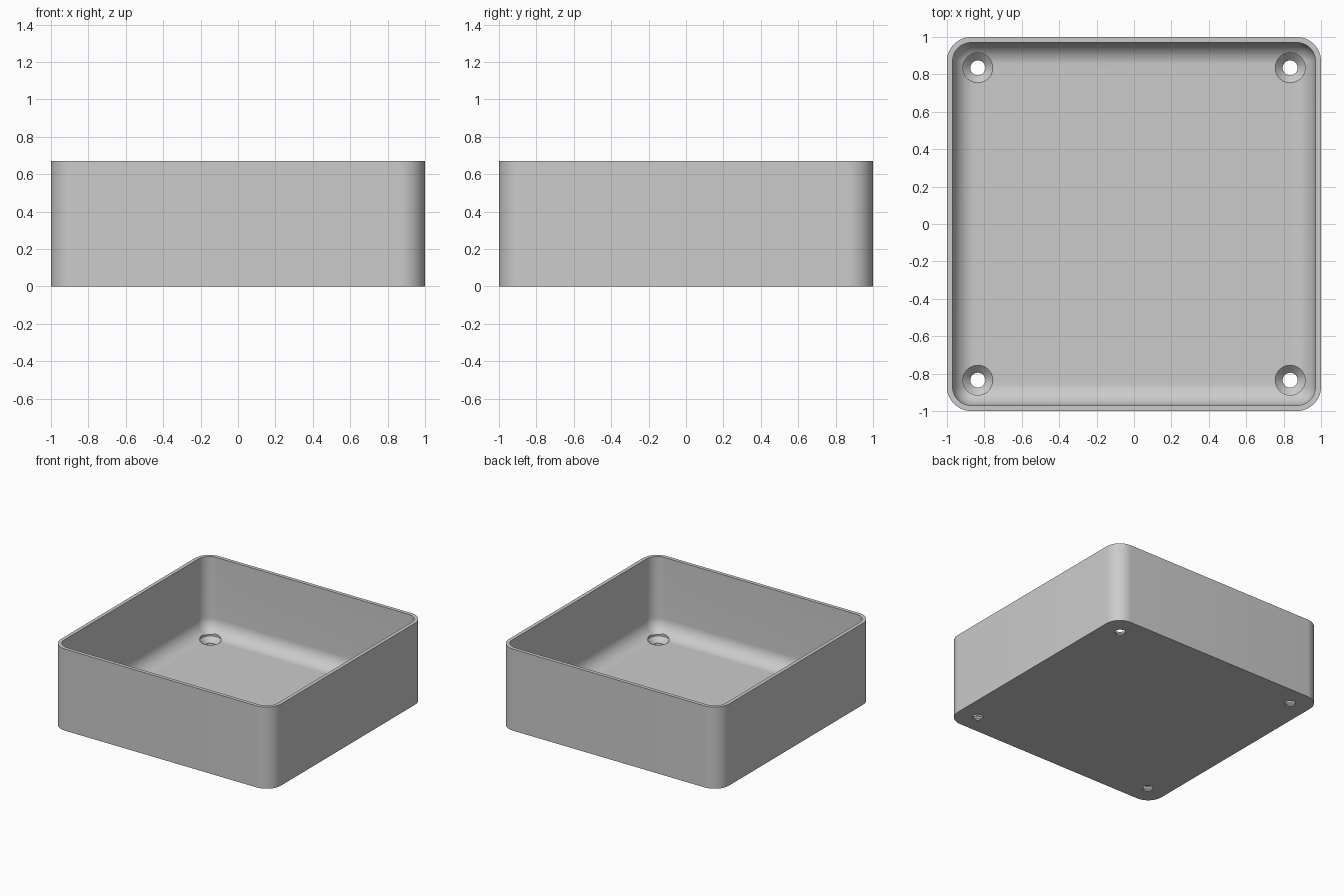
import bpy, bmesh
from math import sin, cos, pi

cube = bpy.data.objects.get("Cube")
if cube:
    bpy.data.objects.remove(cube, do_unlink=True)

HEIGHT, WALL, FLOOR = 0.67, 0.03, 0.05
CORNER, FILLET = 0.13, 0.12
HOLE_POS, HOLE_R, SINK_R = 0.835, 0.04, 0.08

grey = bpy.data.materials.new("grey plastic")
grey.use_nodes = True
colour = (0.6, 0.6, 0.6, 1)
grey.diffuse_color = colour
grey.node_tree.nodes["Principled BSDF"].inputs["Base Color"].default_value = colour


def rounded_square(half, radius, z, steps=12):
    """Points of a rounded square, the same count for every size."""
    points = []
    for corner in range(4):
        start = corner * pi / 2
        cx = (half - radius) * (1 if corner in (0, 3) else -1)
        cy = (half - radius) * (1 if corner < 2 else -1)
        for i in range(steps + 1):
            a = start + i / steps * pi / 2
            points.append((cx + radius * cos(a), cy + radius * sin(a), z))
    return points


def circle(cx, cy, radius, z, steps=48):
    return [(cx + radius * cos(2 * pi * i / steps),
             cy + radius * sin(2 * pi * i / steps), z) for i in range(steps)]


def loft(bm, rings):
    """Skin a stack of rings and cap both ends."""
    loops = [[bm.verts.new(p) for p in ring] for ring in rings]
    for low, high in zip(loops, loops[1:]):
        n = len(low)
        for i in range(n):
            j = (i + 1) % n
            bm.faces.new((low[i], low[j], high[j], high[i]))
    bm.faces.new(loops[0][::-1])
    bm.faces.new(loops[-1])


def make_object(name, bm):
    bmesh.ops.recalc_face_normals(bm, faces=bm.faces[:])
    mesh = bpy.data.meshes.new(name)
    bm.to_mesh(mesh)
    bm.free()
    mesh.materials.append(grey)
    obj = bpy.data.objects.new(name, mesh)
    bpy.context.scene.collection.objects.link(obj)
    return obj


# Open tray: outer wall, rim, inner wall, filleted floor
inner, inner_r = 1 - WALL, CORNER - WALL
rings = [rounded_square(1, CORNER, 0),
         rounded_square(1, CORNER, HEIGHT),
         rounded_square(inner, inner_r, HEIGHT)]
for i in range(13):
    a = i / 12 * pi / 2
    inset = FILLET * (1 - cos(a))
    rings.append(rounded_square(inner - inset, max(inner_r - inset, 0.004),
                                FLOOR + FILLET * (1 - sin(a))))
bm = bmesh.new()
loft(bm, rings)
tray = make_object("tray", bm)

# Countersunk screw holes in the four corners
bm = bmesh.new()
for sx in (-1, 1):
    for sy in (-1, 1):
        x, y = sx * HOLE_POS, sy * HOLE_POS
        loft(bm, [circle(x, y, r, z) for r, z in
                  ((HOLE_R, -0.1), (HOLE_R, 0.01), (SINK_R, FLOOR), (SINK_R, 0.3))])
cutter = make_object("screw_hole_cutter", bm)
cutter.hide_render = True

cut = tray.modifiers.new("screw holes", "BOOLEAN")
cut.operation = "DIFFERENCE"
cut.solver = "EXACT"
cut.object = cutter

bpy.ops.object.select_all(action="DESELECT")
bpy.context.view_layer.objects.active = tray
tray.select_set(True)
bpy.ops.object.modifier_apply(modifier=cut.name)
bpy.data.objects.remove(cutter, do_unlink=True)
bpy.ops.object.shade_smooth_by_angle(angle=pi / 6)
